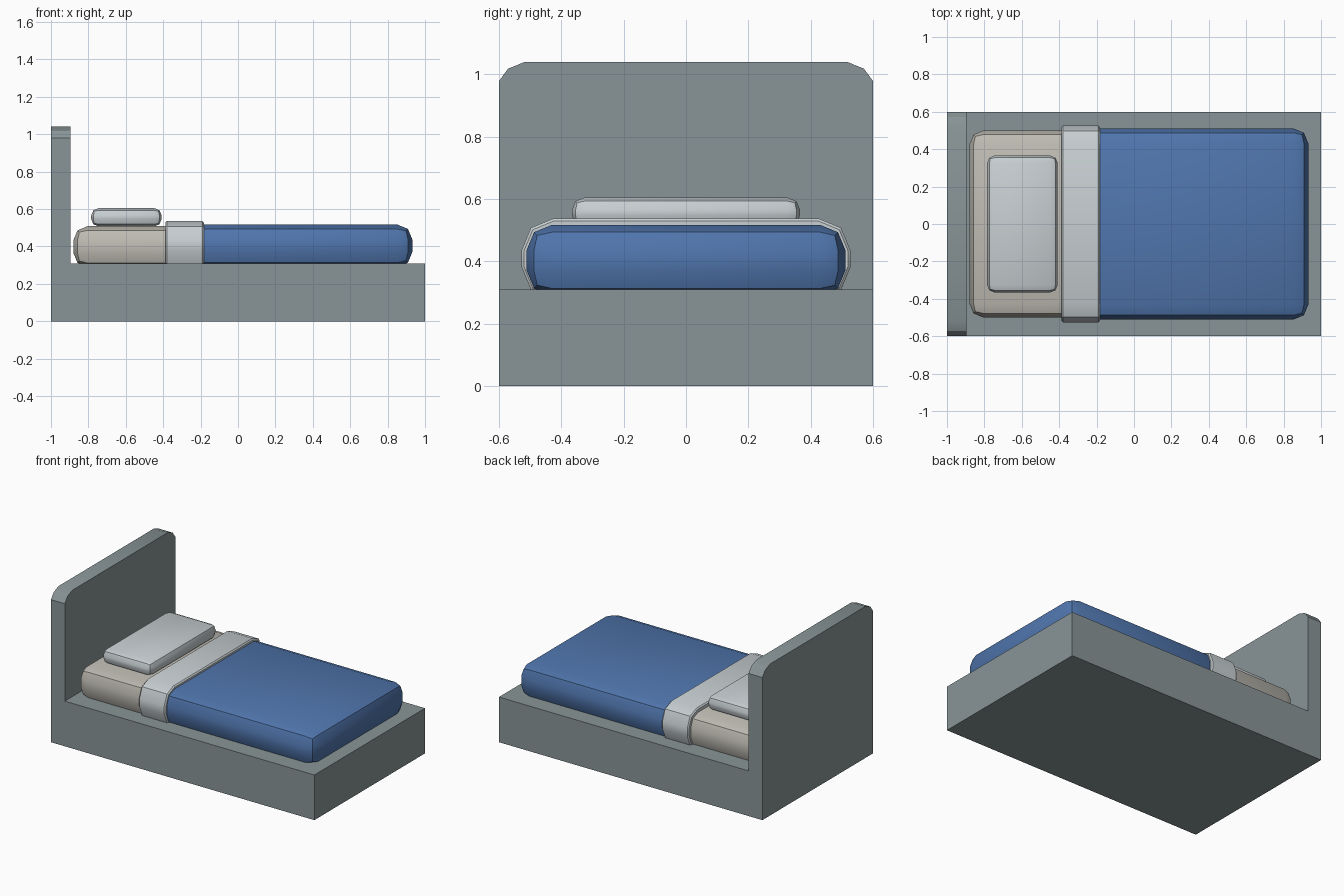
import bpy, bmesh

if "Cube" in bpy.data.objects:
    bpy.data.objects.remove(bpy.data.objects["Cube"])


def material(name, rgb):
    m = bpy.data.materials.new(name)
    m.diffuse_color = (*rgb, 1)
    m.use_nodes = True
    m.node_tree.nodes["Principled BSDF"].inputs["Base Color"].default_value = m.diffuse_color
    return m


def finish(bm, name, mat):
    bmesh.ops.recalc_face_normals(bm, faces=bm.faces)
    me = bpy.data.meshes.new(name)
    bm.to_mesh(me)
    bm.free()
    ob = bpy.data.objects.new(name, me)
    bpy.context.collection.objects.link(ob)
    me.materials.append(mat)
    bpy.ops.object.select_all(action='DESELECT')
    ob.select_set(True)
    bpy.context.view_layer.objects.active = ob
    bpy.ops.object.shade_smooth_by_angle()
    return ob


def box(x0, x1, half_y, z0, z1):
    bm = bmesh.new()
    bmesh.ops.create_cube(bm, size=1)
    for v in bm.verts:
        v.co = ((x0 + x1) / 2 + v.co.x * (x1 - x0), v.co.y * 2 * half_y,
                (z0 + z1) / 2 + v.co.z * (z1 - z0))
    return bm


def bevel(bm, edges, width, segments=2, profile=0.5):
    bmesh.ops.bevel(bm, geom=edges, offset=width, segments=segments,
                    profile=profile, affect='EDGES', clamp_overlap=True)


def cushion(name, x0, x1, half_y, z0, z1, width, mat):
    bm = box(x0, x1, half_y, z0, z1)
    bevel(bm, bm.edges[:], width)
    return finish(bm, name, mat)


wood = material("frame_grey", (0.25, 0.30, 0.31))
blue = material("blanket_blue", (0.08, 0.18, 0.42))
cream = material("mattress_cream", (0.52, 0.50, 0.45))
white = material("linen_white", (0.58, 0.63, 0.65))

# Frame and headboard: one L profile extruded across the bed
bm = bmesh.new()
profile = [(-1, 0), (1, 0), (1, 0.31), (-0.895, 0.31), (-0.895, 1.04), (-1, 1.04)]
face = bm.faces.new([bm.verts.new((x, -0.6, z)) for x, z in profile])
ext = bmesh.ops.extrude_face_region(bm, geom=[face], use_keep_orig=True)
for g in ext["geom"]:
    if isinstance(g, bmesh.types.BMVert):
        g.co.y = 0.6
# Rounded top corners, wider than they are tall
squash = 1.35
for v in bm.verts:
    v.co.z *= squash
top = [e for e in bm.edges if all(v.co.z > 1.3 for v in e.verts)
       and abs(e.verts[0].co.y - e.verts[1].co.y) < 1e-4]
bevel(bm, top, 0.083, profile=0.42)
for v in bm.verts:
    v.co.z /= squash
finish(bm, "bed_frame", wood)

# Soft parts, sunk slightly into the frame
cushion("mattress", -0.88, 0.91, 0.5, 0.29, 0.508, 0.075, cream)
cushion("blanket", -0.30, 0.932, 0.511, 0.29, 0.517, 0.08, blue)
cushion("pillow", -0.785, -0.408, 0.366, 0.507, 0.605, 0.04, white)

# Folded sheet band wrapped round the mattress
bm = box(-0.387, -0.183, 0.527, 0.28, 0.537)
bevel(bm, [e for e in bm.edges if abs(e.verts[0].co.x - e.verts[1].co.x) > 0.1], 0.1)
ends = [e for e in bm.edges if abs(e.verts[0].co.x - e.verts[1].co.x) < 1e-4]
bevel(bm, ends, 0.008, segments=1)
finish(bm, "sheet_fold", white)
